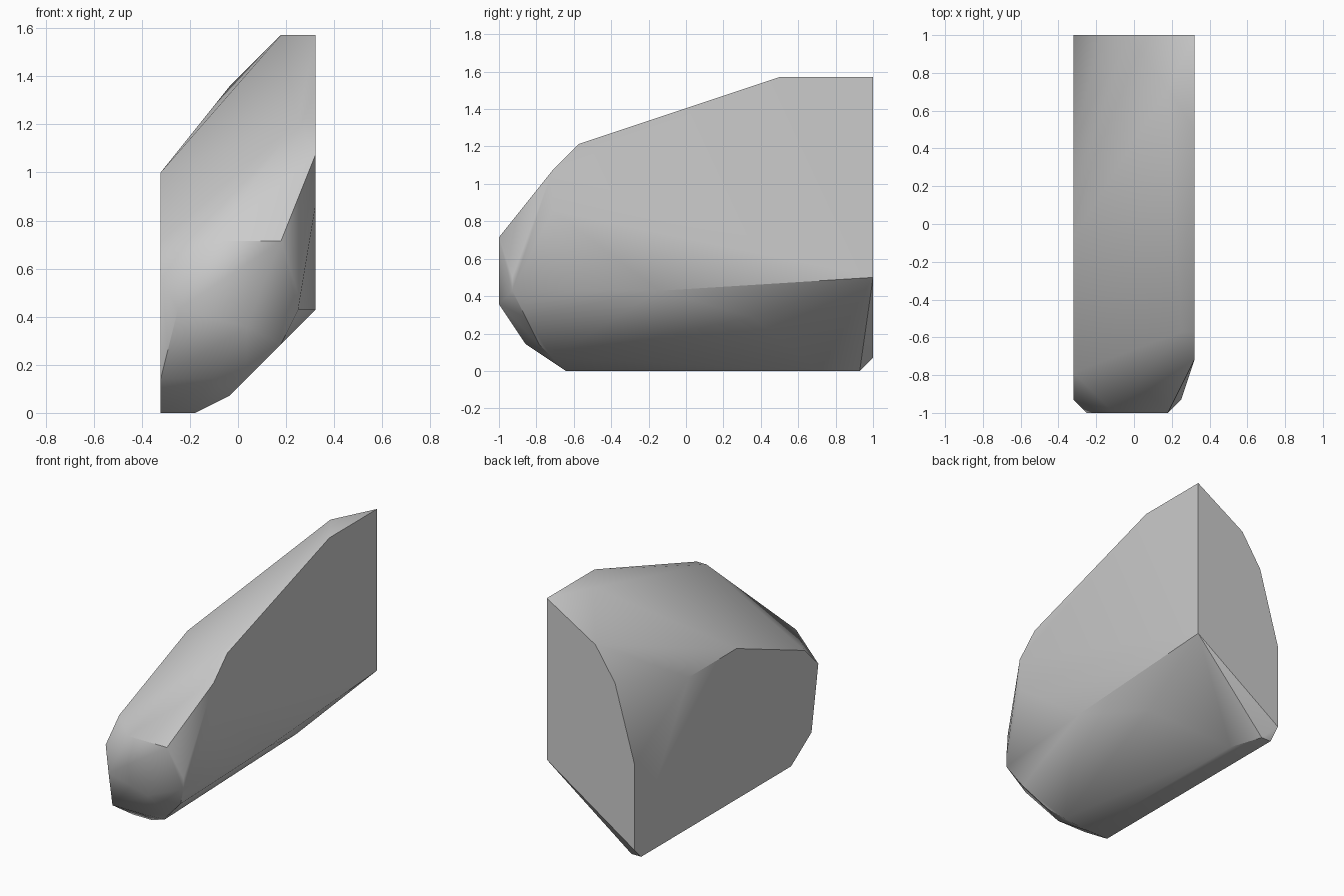
import bpy
import bmesh
import math
from mathutils import Vector

cube = bpy.data.objects.get("Cube")
if cube:
    bpy.data.objects.remove(cube, do_unlink=True)

STEP = 1 / 14  # the stone's corners sit on a regular grid


def grid_point(across, along, up):
    """Turn grid steps into a centred position."""
    return Vector((across - 4.5, along - 14, up)) * STEP


# flat cut sides, as (along, up) outlines
right_side_outline = [(28, 9), (28, 1), (27, 0), (5, 0), (2, 2),
                      (1, 8), (3, 10), (13, 14), (20, 14)]
left_side_outline = [(28, 22), (21, 22), (6, 17), (4, 15),
                     (4, 12), (12, 6), (28, 7)]

# corners of the chipped surfaces between the two sides
top_corners = [(4, 28, 19), (2, 28, 16), (7, 24, 22), (8, 6, 17)]
nose_corners = [(3, 0, 10), (7, 0, 10), (8, 1, 7), (8, 1, 6),
                (7, 2, 4), (5, 0, 5), (1, 0, 6)]
belly_corners = [(5, 3, 2), (4, 4, 1), (3, 2, 2), (7, 19, 4),
                 (1, 27, 0), (2, 24, 0), (2, 5, 0)]

corners = [grid_point(0, along, up) for along, up in right_side_outline]
corners += [grid_point(9, along, up) for along, up in left_side_outline]
corners += [grid_point(*c) for c in top_corners + nose_corners + belly_corners]

# wrap the corners in one faceted skin
bm = bmesh.new()
for corner in corners:
    bm.verts.new(corner)
hull = bmesh.ops.convex_hull(bm, input=bm.verts[:])
loose = {item for item in hull["geom_interior"] + hull["geom_unused"]
         if isinstance(item, bmesh.types.BMVert)}
bmesh.ops.delete(bm, geom=list(loose), context="VERTS")
bmesh.ops.dissolve_limit(bm, angle_limit=math.radians(1),
                         verts=bm.verts[:], edges=bm.edges[:])
bmesh.ops.recalc_face_normals(bm, faces=bm.faces[:])
mesh = bpy.data.meshes.new("stone_chunk")
bm.to_mesh(mesh)
bm.free()

stone = bpy.data.objects.new("stone_chunk", mesh)
bpy.context.collection.objects.link(stone)

# plain grey stone
grey = bpy.data.materials.new("stone_grey")
grey.use_nodes = True
colour = (0.6, 0.6, 0.6, 1)
grey.diffuse_color = colour
grey.node_tree.nodes["Principled BSDF"].inputs["Base Color"].default_value = colour
mesh.materials.append(grey)

# soft shading over shallow chips, crisp at the cut edges
bpy.ops.object.select_all(action="DESELECT")
stone.select_set(True)
bpy.context.view_layer.objects.active = stone
bpy.ops.object.shade_smooth_by_angle(angle=math.radians(35))
